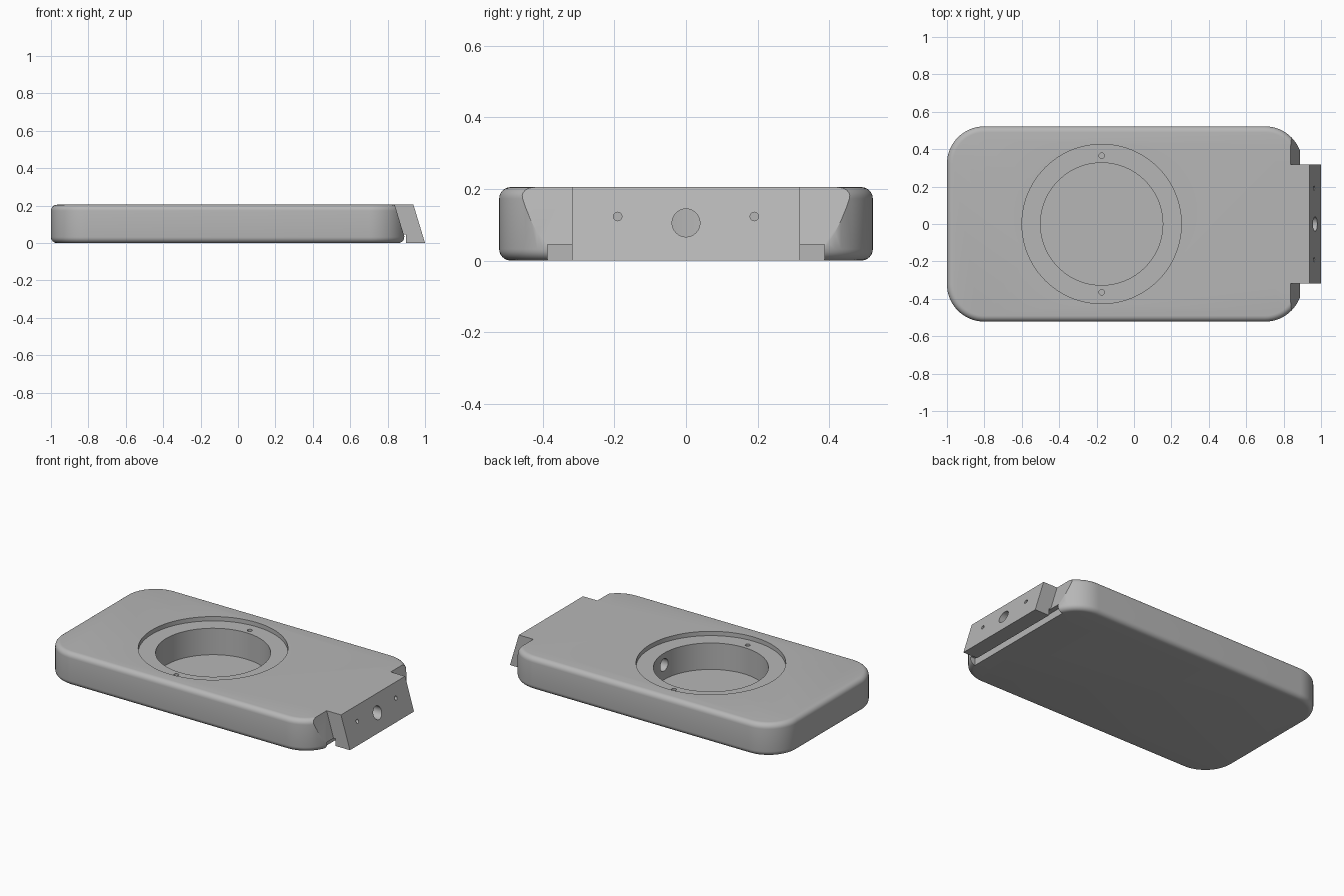
import bpy, bmesh, math
from mathutils import Matrix

if "Cube" in bpy.data.objects:
    bpy.data.objects.remove(bpy.data.objects["Cube"])

H = 0.205        # plate thickness
CX = -0.173      # centre of the round pocket

grey = bpy.data.materials.new("plain grey")
grey.diffuse_color = (0.47, 0.47, 0.47, 1)
grey.use_nodes = True
grey.node_tree.nodes["Principled BSDF"].inputs["Base Color"].default_value = grey.diffuse_color


def finish(bm, name):
    bmesh.ops.recalc_face_normals(bm, faces=bm.faces)
    mesh = bpy.data.meshes.new(name)
    bm.to_mesh(mesh)
    bm.free()
    ob = bpy.data.objects.new(name, mesh)
    bpy.context.collection.objects.link(ob)
    mesh.materials.append(grey)
    return ob


def outline(inset, x0=-1.0, x1=0.9, hy=0.522, r=0.2, n=16):
    """Rounded rectangle, moved inwards by inset."""
    pts = []
    corners = [(x1 - r, hy - r), (x0 + r, hy - r), (x0 + r, r - hy), (x1 - r, r - hy)]
    for k, (cx, cy) in enumerate(corners):
        for i in range(n + 1):
            a = (k + i / n) * math.pi / 2
            pts.append((cx + (r - inset) * math.cos(a), cy + (r - inset) * math.sin(a)))
    return pts


def rounded_plate(name, f=0.032, n=6):
    """Stack of outlines with a fillet at the bottom and the top."""
    arc = [(f * (1 - math.sin(t)), f * (1 - math.cos(t)))
           for t in (i / n * math.pi / 2 for i in range(n + 1))]
    levels = arc + [(d, H - z) for d, z in reversed(arc)]
    bm = bmesh.new()
    rings = [[bm.verts.new((x, y, z)) for x, y in outline(d)] for d, z in levels]
    for a, b in zip(rings, rings[1:]):
        for i in range(len(a)):
            j = (i + 1) % len(a)
            bm.faces.new((a[i], a[j], b[j], b[i]))
    bm.faces.new(rings[0])
    bm.faces.new(rings[-1])
    return finish(bm, name)


def prism(name, profile, hy):
    """Extrude an (x, z) profile from -hy to hy."""
    bm = bmesh.new()
    a = [bm.verts.new((x, -hy, z)) for x, z in profile]
    b = [bm.verts.new((x, hy, z)) for x, z in profile]
    bm.faces.new(a)
    bm.faces.new(b)
    for i in range(len(a)):
        j = (i + 1) % len(a)
        bm.faces.new((a[i], a[j], b[j], b[i]))
    return finish(bm, name)


def cylinder(name, r, start, end, axis, a, b, seg):
    """Cylinder along x (a, b = y, z) or along z (a, b = x, y)."""
    mid = (start + end) / 2
    if axis == "X":
        m = Matrix.Translation((mid, a, b)) @ Matrix.Rotation(math.pi / 2, 4, "Y")
    else:
        m = Matrix.Translation((a, b, mid))
    bm = bmesh.new()
    bmesh.ops.create_cone(bm, cap_ends=True, segments=seg, radius1=r, radius2=r,
                          depth=end - start, matrix=m)
    return finish(bm, name)


def combine(ob, other, operation="DIFFERENCE"):
    mod = ob.modifiers.new(operation, "BOOLEAN")
    mod.operation = operation
    mod.solver = "EXACT"
    mod.object = other
    bpy.context.view_layer.objects.active = ob
    bpy.ops.object.modifier_apply(modifier=mod.name)
    bpy.data.objects.remove(other)


plate = rounded_plate("base_plate")

# slanted right end
k = (0.9 - 0.838) / H
combine(plate, prism("end_cut", [(0.9 + k * 0.2, -0.2), (1.3, -0.2),
                                 (1.3, 0.4), (0.9 - k * 0.4, 0.4)], 0.8))

# leaning end block
combine(plate, prism("end_block", [(0.78, 0), (1.0, 0), (0.938, H), (0.74, H)], 0.318), "UNION")

# groove under the end block
combine(plate, prism("groove_cut", [(0.855, -0.1), (0.899, -0.1),
                                    (0.899, 0.045), (0.855, 0.045)], 0.387))

# round pocket with a shallow ledge
combine(plate, cylinder("ledge_cut", 0.426, H - 0.027, 0.4, "Z", CX, 0, 96))
combine(plate, cylinder("pocket_cut", 0.327, 0.012, 0.5, "Z", CX, 0, 96))

# cable bore from the end block into the pocket
combine(plate, cylinder("bore_cut", 0.039, 0.0, 1.2, "X", 0, 0.105, 32))

# screw holes in the ledge and in the end block
for s in (-1, 1):
    combine(plate, cylinder("ledge_hole", 0.015, 0.11, 0.3, "Z", CX, s * 0.365, 12))
    combine(plate, cylinder("end_hole", 0.012, 0.85, 1.2, "X", s * 0.191, 0.123, 16))

bpy.ops.object.select_all(action="DESELECT")
plate.select_set(True)
bpy.context.view_layer.objects.active = plate
bpy.ops.object.shade_smooth_by_angle(angle=math.radians(32))
